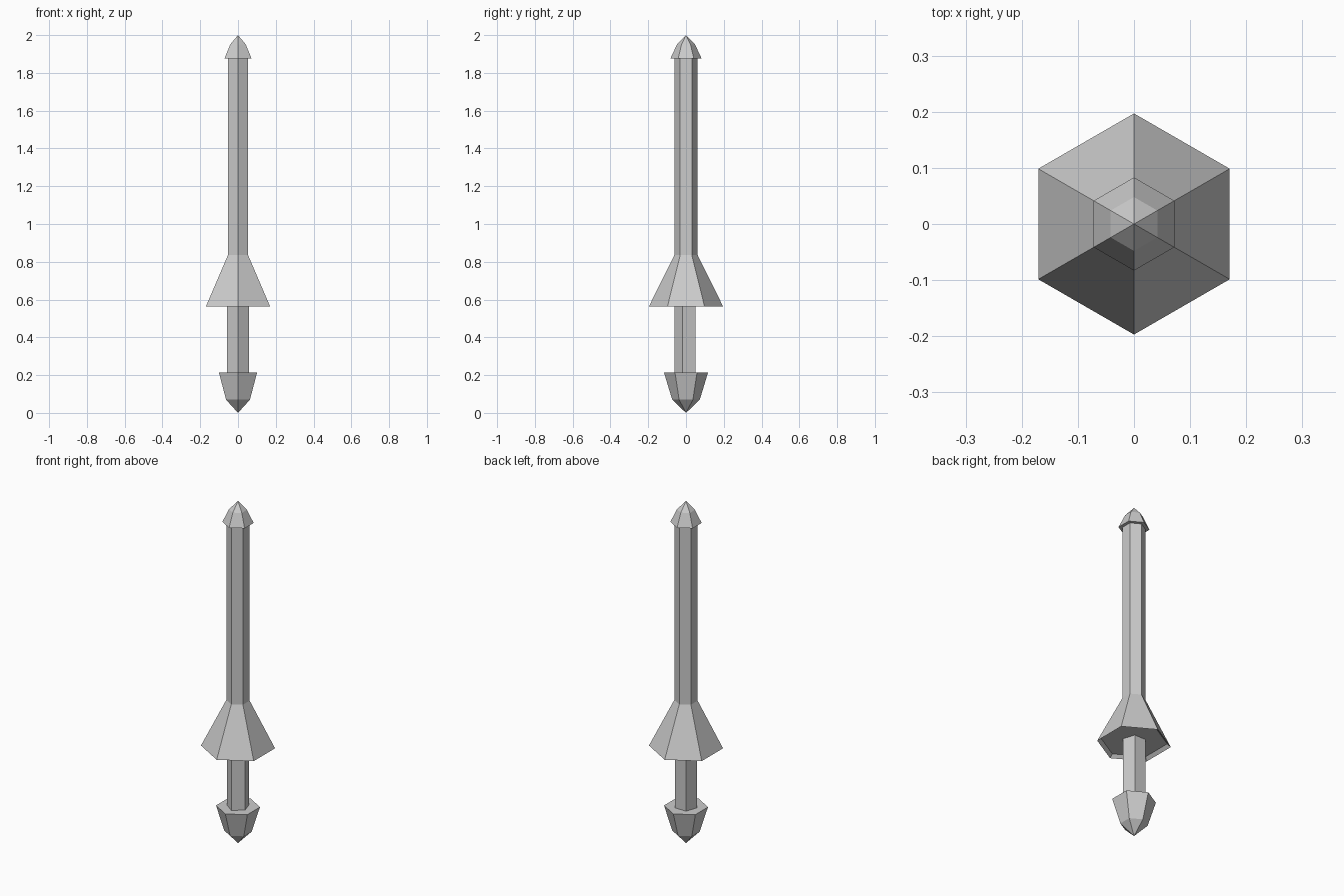
import bpy, bmesh
from math import pi, sin, cos

if "Cube" in bpy.data.objects:
    bpy.data.objects.remove(bpy.data.objects["Cube"])


def lathe(name, profile, sides):
    """Faceted solid from (radius, z) rings listed bottom to top; radius 0 is a point."""
    bm = bmesh.new()
    rings = []
    for r, z in profile:
        n = 1 if r == 0 else sides
        rings.append([bm.verts.new((r * cos(-pi / 2 + 2 * pi * i / sides),
                                    r * sin(-pi / 2 + 2 * pi * i / sides), z))
                      for i in range(n)])
    for a, b in zip(rings, rings[1:]):
        for i in range(sides):
            j = (i + 1) % sides
            if len(a) == 1:
                bm.faces.new((a[0], b[j], b[i]))
            elif len(b) == 1:
                bm.faces.new((a[i], a[j], b[0]))
            else:
                bm.faces.new((a[i], a[j], b[j], b[i]))
    # flat caps on open ends
    for ring in (rings[0], rings[-1]):
        if len(ring) > 1:
            bm.faces.new(ring)
    bmesh.ops.recalc_face_normals(bm, faces=bm.faces)
    mesh = bpy.data.meshes.new(name)
    bm.to_mesh(mesh)
    bm.free()
    obj = bpy.data.objects.new(name, mesh)
    bpy.context.collection.objects.link(obj)
    return obj


# Pointed bulb at the base
lathe("pommel", [(0, 0), (0.073, 0.07), (0.117, 0.215)], 6)
# Five-sided grip
lathe("grip", [(0.062, 0.215), (0.062, 0.58)], 5)
# Flared guard with a shallow recess underneath, running into the long shaft
lathe("guard_and_shaft", [(0.178, 0.58), (0.197, 0.562), (0.062, 0.835), (0.062, 1.875)], 6)
# Faceted pointed cap
lathe("tip_cap", [(0.083, 1.875), (0.048, 1.95), (0, 2.0)], 6)
